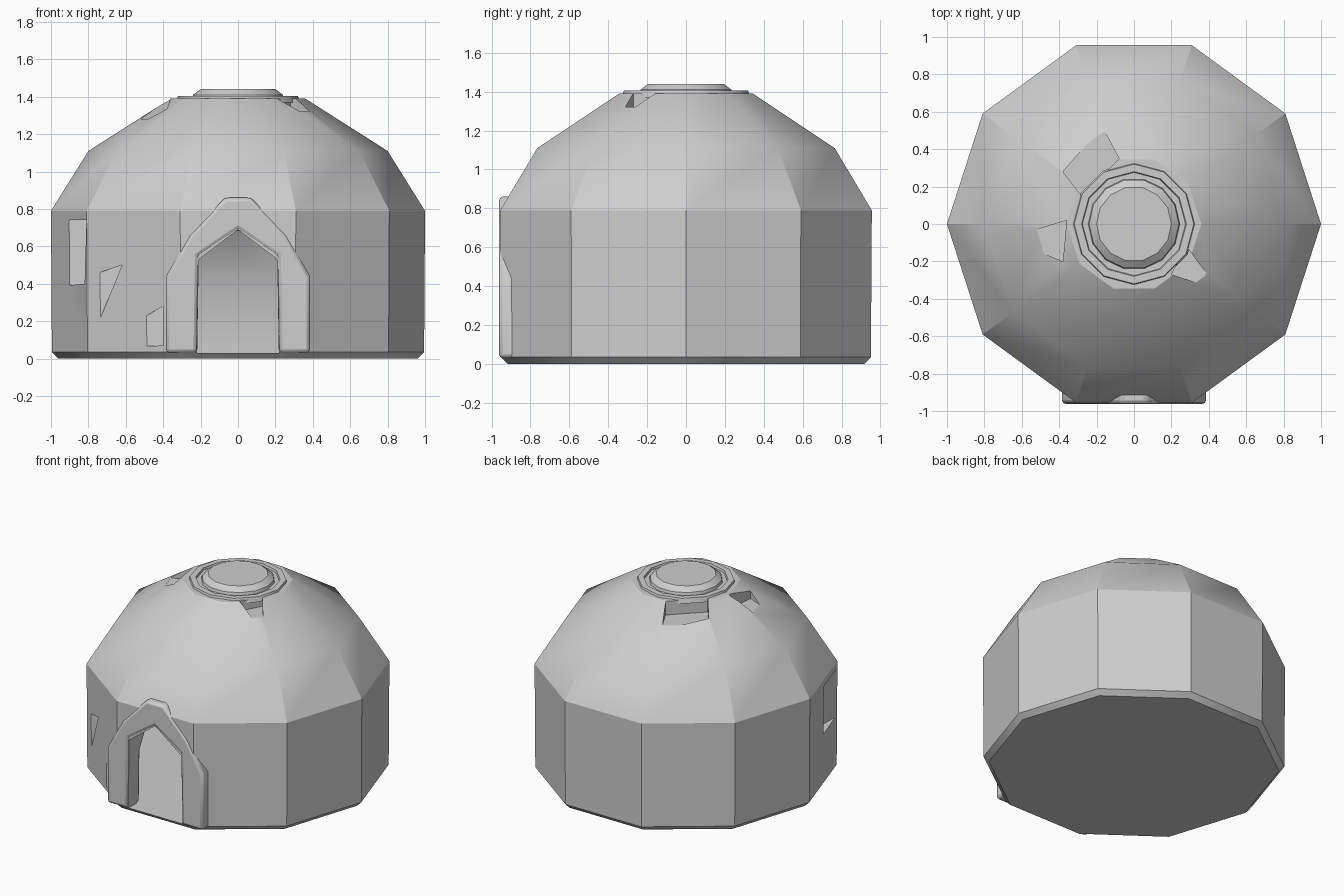
import bpy, bmesh, math

if "Cube" in bpy.data.objects:
    bpy.data.objects.remove(bpy.data.objects["Cube"])

clay = bpy.data.materials.new("pale grey clay")
clay.diffuse_color = (0.62, 0.62, 0.62, 1)
clay.use_nodes = True
clay.node_tree.nodes["Principled BSDF"].inputs["Base Color"].default_value = clay.diffuse_color


def make(name, bm):
    bmesh.ops.recalc_face_normals(bm, faces=bm.faces)
    me = bpy.data.meshes.new(name)
    bm.to_mesh(me)
    bm.free()
    ob = bpy.data.objects.new(name, me)
    bpy.context.collection.objects.link(ob)
    me.materials.append(clay)
    return ob


def lathe(name, profile, n, ring=False, sy=1.0):
    """Revolve (radius, z) points; solid with caps, or a closed ring."""
    bm = bmesh.new()
    rows = [[bm.verts.new((r * math.cos(2 * math.pi * i / n),
                           sy * r * math.sin(2 * math.pi * i / n), z))
             for i in range(n)] for r, z in profile]
    pairs = list(zip(rows, rows[1:]))
    if ring:
        pairs.append((rows[-1], rows[0]))
    else:
        bm.faces.new(rows[0])
        bm.faces.new(rows[-1])
    for a, b in pairs:
        for i in range(n):
            j = (i + 1) % n
            bm.faces.new((a[i], a[j], b[j], b[i]))
    return make(name, bm)


def prism(name, pts, lo, hi, axis):
    """Extrude a 2D outline along y (pts are x,z) or z (pts are x,y)."""
    put = (lambda p, d: (p[0], d, p[1])) if axis == "y" else (lambda p, d: (p[0], p[1], d))
    bm = bmesh.new()
    a = [bm.verts.new(put(p, lo)) for p in pts]
    b = [bm.verts.new(put(p, hi)) for p in pts]
    bm.faces.new(a)
    bm.faces.new(b)
    for i in range(len(pts)):
        j = (i + 1) % len(pts)
        bm.faces.new((a[i], a[j], b[j], b[i]))
    return make(name, bm)


def cut(target, cutter):
    m = target.modifiers.new("cut", 'BOOLEAN')
    m.operation, m.solver, m.object = 'DIFFERENCE', 'EXACT', cutter
    bpy.context.view_layer.objects.active = target
    bpy.ops.object.modifier_apply(modifier=m.name)
    bpy.data.objects.remove(cutter)


def smooth(ob, angle=30):
    bpy.ops.object.select_all(action='DESELECT')
    ob.select_set(True)
    bpy.context.view_layer.objects.active = ob
    bpy.ops.object.shade_smooth_by_angle(angle=math.radians(angle))


def mirrored(half):
    return half + [(-x, z) for x, z in reversed(half) if x > 0]


# ten-sided domed hut body
dome = lathe("dome_body", [(0.96, 0.0), (0.995, 0.035), (1.0, 0.79), (0.8, 1.11),
                           (0.36, 1.39)], 10, sy=1.005)

# hollow room and doorway
cut(dome, lathe("room_cutter", [(0.9, 0.03), (0.9, 0.37), (0.7, 0.75), (0.3, 1.15)], 10))
door = mirrored([(0.22, 0.03), (0.21, 0.53), (0.0, 0.69)])
cut(dome, prism("door_cutter", door, -1.2, -0.5, "y"))

# worn hollows in the roof around the crown
for pts, z in [([(-0.17, 0.52), (-0.38, 0.28), (-0.28, 0.15), (-0.08, 0.35)], 1.29),
               ([(-0.36, 0.02), (-0.52, -0.03), (-0.48, -0.16), (-0.38, -0.2)], 1.28),
               ([(0.28, -0.12), (0.45, -0.35), (0.2, -0.27)], 1.32)]:
    cut(dome, prism("roof_cutter", pts, z, 1.6, "z"))

# worn hollows in the front left wall, given as outline and depth limit
for pts, y in [([(-0.93, 0.74), (-0.81, 0.74), (-0.82, 0.4), (-0.92, 0.39)], -0.3),
               ([(-0.80, 0.44), (-0.62, 0.5), (-0.80, 0.06)], -0.64),
               ([(-0.80, 0.05), (-0.40, 0.28), (-0.40, 0.07)], -0.82)]:
    cut(dome, prism("wall_cutter", pts, -1.2, y, "y"))
smooth(dome)

# pointed arch frame around the doorway
outer = mirrored([(0.385, 0.03), (0.385, 0.44), (0.26, 0.66), (0.07, 0.86)])
frame = prism("door_frame", outer, -0.962, -0.82, "y")
cut(frame, prism("frame_cutter", mirrored([(0.22, -0.1), (0.21, 0.55), (0.0, 0.69)]),
                 -1.2, -0.5, "y"))
bev = frame.modifiers.new("bevel", 'BEVEL')
bev.width, bev.segments, bev.limit_method = 0.02, 2, 'ANGLE'
smooth(frame, 40)

# crown: raised rim and flat centre cap
rim = lathe("crown_rim", [(0.33, 1.37), (0.32, 1.405), (0.28, 1.405), (0.27, 1.37)], 12, ring=True)
cap = lathe("crown_cap", [(0.25, 1.37), (0.24, 1.41), (0.2, 1.44)], 14)
smooth(rim)
smooth(cap)
